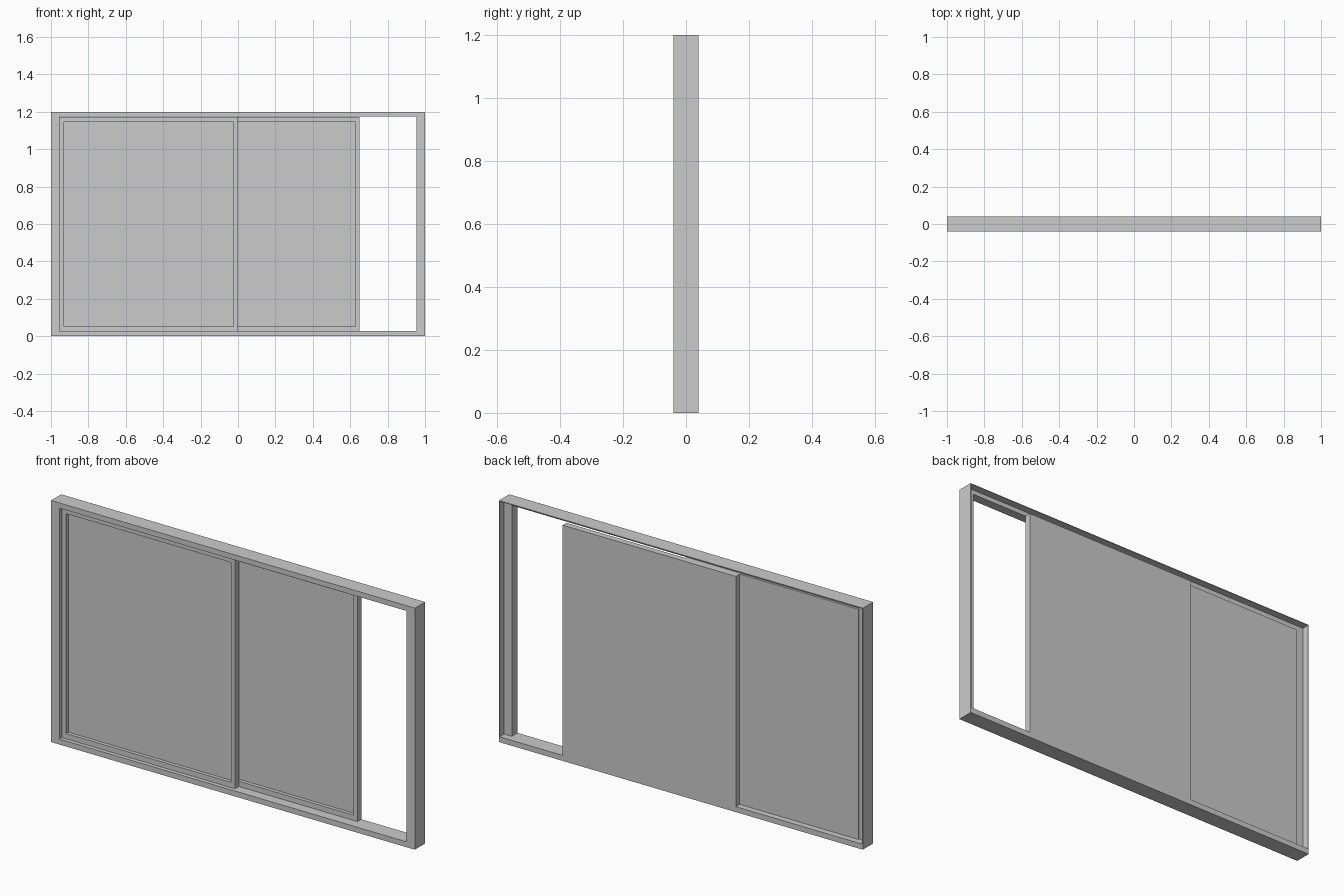
import bpy, bmesh
from mathutils import Vector, Matrix

if "Cube" in bpy.data.objects:
    bpy.data.objects.remove(bpy.data.objects["Cube"])


def add_box(bm, lo, hi):
    lo, hi = Vector(lo), Vector(hi)
    m = Matrix.Translation((lo + hi) / 2) @ Matrix.Diagonal((*(hi - lo), 1))
    bmesh.ops.create_cube(bm, size=1, matrix=m)


def finish(bm, name):
    mesh = bpy.data.meshes.new(name)
    bm.to_mesh(mesh)
    bm.free()
    ob = bpy.data.objects.new(name, mesh)
    bpy.context.collection.objects.link(ob)
    return ob


def box(name, lo, hi):
    bm = bmesh.new()
    add_box(bm, lo, hi)
    return finish(bm, name)


def ring(name, x0, x1, z0, z1, y0, y1, side, low, top):
    """Rectangular border extruded along y, as one clean mesh."""
    bm = bmesh.new()
    outer = [(x0, z0), (x1, z0), (x1, z1), (x0, z1)]
    inner = [(x0 + side, z0 + low), (x1 - side, z0 + low),
             (x1 - side, z1 - top), (x0 + side, z1 - top)]
    o = [bm.verts.new((x, y0, z)) for x, z in outer]
    n = [bm.verts.new((x, y0, z)) for x, z in inner]
    faces = [bm.faces.new((o[i], o[(i + 1) % 4], n[(i + 1) % 4], n[i])) for i in range(4)]
    ext = bmesh.ops.extrude_face_region(bm, geom=faces, use_keep_orig=True)
    moved = [g for g in ext["geom"] if isinstance(g, bmesh.types.BMVert)]
    bmesh.ops.translate(bm, vec=(0, y1 - y0, 0), verts=moved)
    bmesh.ops.recalc_face_normals(bm, faces=bm.faces)
    return finish(bm, name)


H, D = 1.2, 0.04
POST, SILL, HEAD = 0.046, 0.027, 0.026
STEP, LIP = 0.005, 0.004

# Front part of the outer frame, then the thin lip and full sill behind it
ring("outer_frame", -1, 1, 0, H, -D, STEP, POST, SILL, HEAD)
box("rear_sill", (-1, STEP, 0), (1, D, SILL))
box("rear_top_lip", (-1, STEP, H - LIP), (1, D, H))
for name, x in (("left", -1), ("right", 1 - LIP)):
    box(f"rear_{name}_lip", (x, STEP, SILL), (x + LIP, D, H - LIP))


# Sliding sashes: border plus a pane flush with the back
def sash(name, x0, x1, y0):
    t, w, z0, z1 = 0.03, 0.023, SILL, 1.171
    ring(f"{name}_sash", x0, x1, z0, z1, y0, y0 + t, w, w + 0.003, w + 0.003)
    box(f"{name}_pane", (x0 + w, y0 + 0.018, z0 + w + 0.003),
        (x1 - w, y0 + t, z1 - w - 0.003))


sash("front", -0.954, -0.002, -0.02)
sash("rear", -0.302, 0.65, 0.01)
